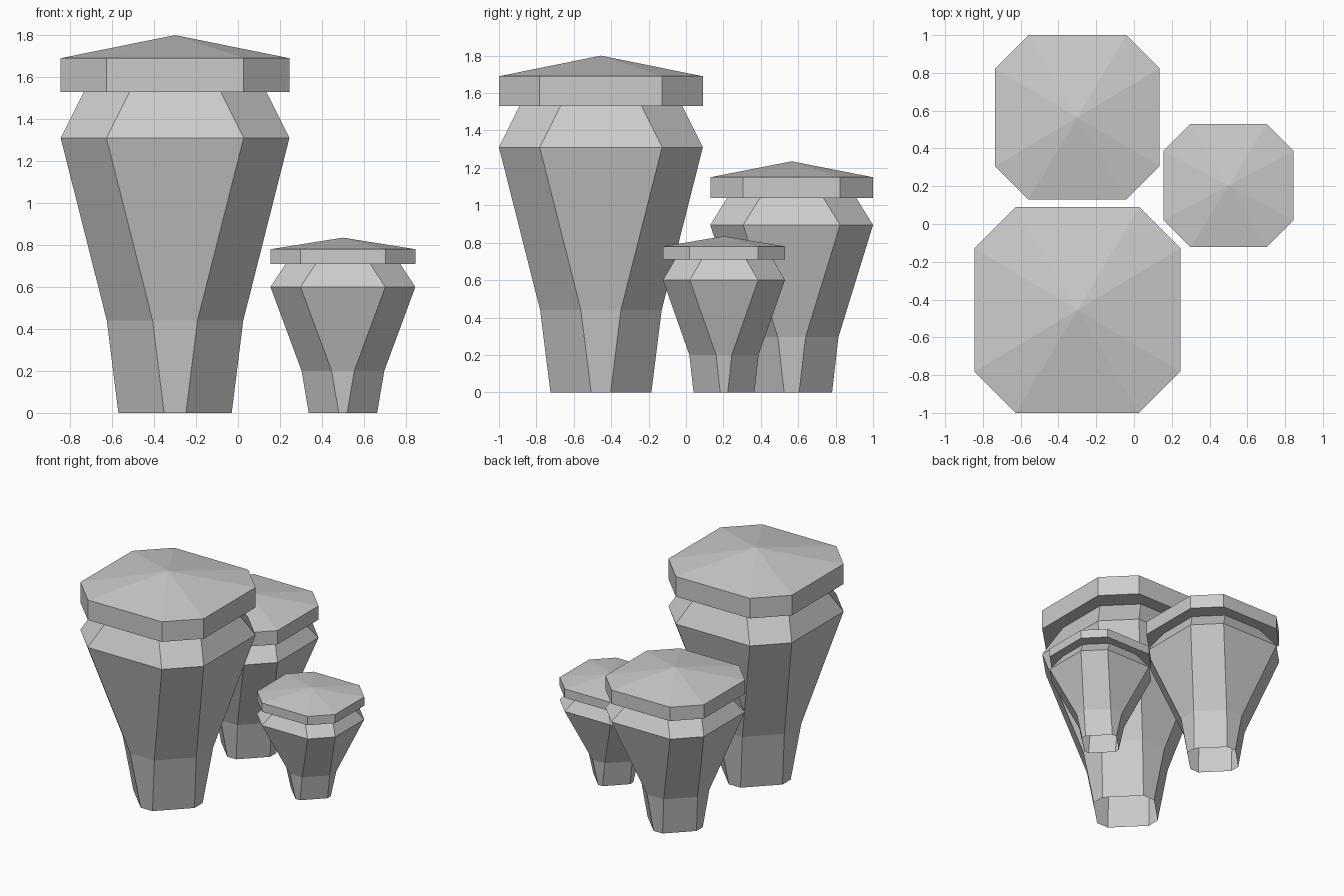
import bpy
import bmesh

cube = bpy.data.objects.get("Cube")
if cube:
    bpy.data.objects.remove(cube, do_unlink=True)

# One plain stone grey for everything
stone = bpy.data.materials.new("stone_grey")
stone.use_nodes = True
GREY = (0.6, 0.6, 0.6, 1.0)
stone.diffuse_color = GREY
stone.node_tree.nodes["Principled BSDF"].inputs["Base Color"].default_value = GREY


def octagon(hx, hy, cut):
    """Corners of a rectangle with its four corners cut off, anticlockwise."""
    fx, fy = hx - cut, hy - cut
    return [(hx, -fy), (hx, fy), (fx, hy), (-fx, hy),
            (-hx, fy), (-hx, -fy), (-fx, -hy), (fx, -hy)]


def pillar(name, centre, cut, levels, apex):
    """Loft octagons through levels (z, half x, half y), then close with a point."""
    bm = bmesh.new()
    rings = [[bm.verts.new((x, y, z)) for x, y in octagon(hx, hy, cut)]
             for z, hx, hy in levels]
    for low, high in zip(rings, rings[1:]):
        for i in range(8):
            j = (i + 1) % 8
            bm.faces.new((low[i], low[j], high[j], high[i]))
    tip = bm.verts.new((0, 0, apex))
    for i in range(8):
        bm.faces.new((rings[-1][i], rings[-1][(i + 1) % 8], tip))
    mesh = bpy.data.meshes.new(name)
    bm.to_mesh(mesh)
    bm.free()
    mesh.materials.append(stone)
    obj = bpy.data.objects.new(name, mesh)
    obj.location = (*centre, 0)
    bpy.context.collection.objects.link(obj)


# Levels: foot, knee, shoulder, neck, cap underside, cap rim
pillar("large_pillar", (-0.30, -0.455), 0.218, [
    (0, 0.27, 0.27), (0.44, 0.325, 0.325), (1.31, 0.545, 0.545),
    (1.53, 0.435, 0.435), (1.53, 0.545, 0.545), (1.69, 0.545, 0.545)], 1.80)

pillar("medium_pillar", (-0.30, 0.565), 0.176, [
    (0, 0.216, 0.216), (0.295, 0.25, 0.25), (0.895, 0.435, 0.435),
    (1.04, 0.345, 0.345), (1.04, 0.435, 0.435), (1.15, 0.435, 0.435)], 1.235)

pillar("small_pillar", (0.50, 0.203), 0.143, [
    (0, 0.163, 0.163), (0.20, 0.197, 0.185), (0.60, 0.345, 0.326),
    (0.71, 0.273, 0.262), (0.71, 0.345, 0.326), (0.78, 0.345, 0.326)], 0.835)
